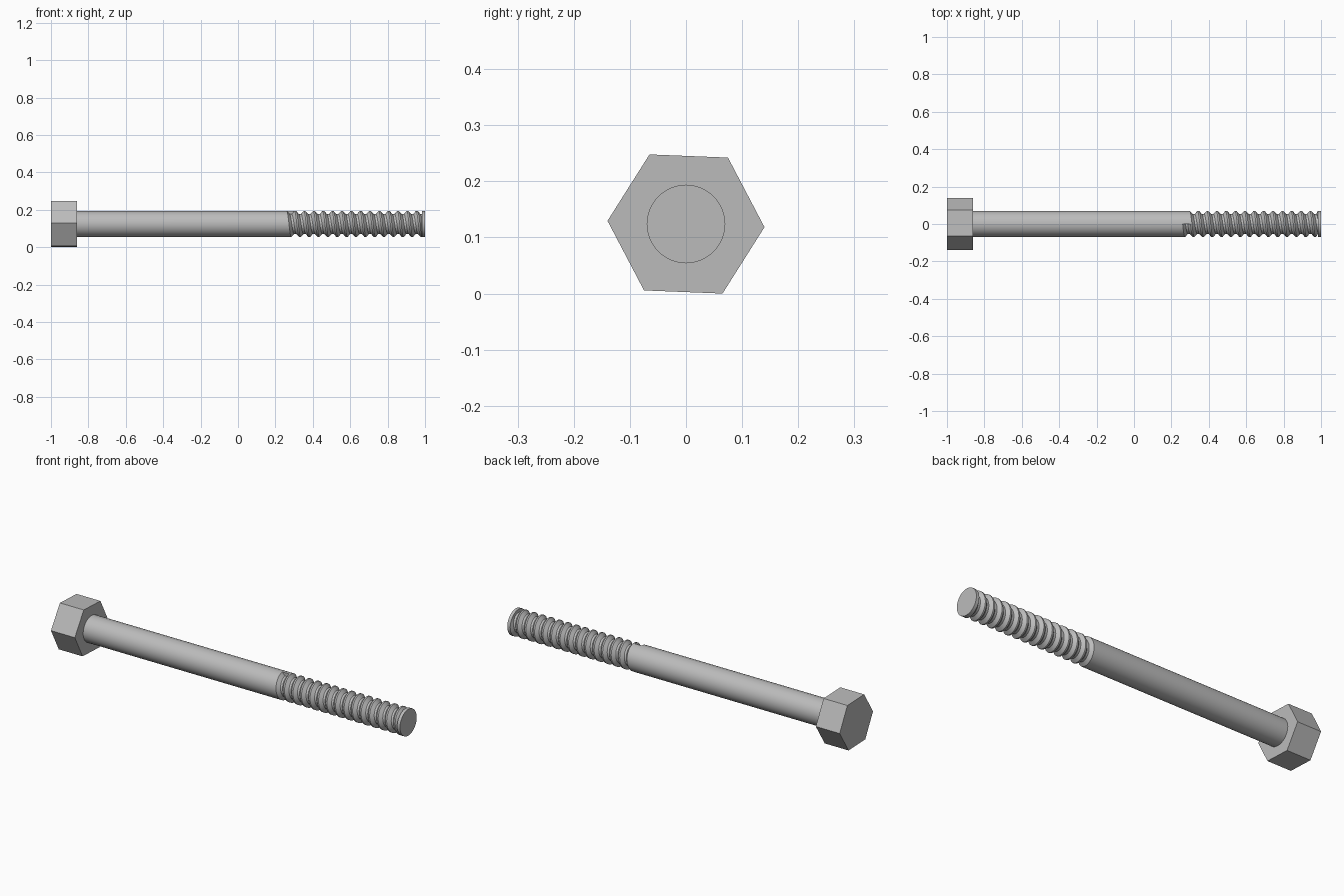
import bpy
import bmesh
from math import sin, cos, pi, radians

cube = bpy.data.objects.get("Cube")
if cube:
    bpy.data.objects.remove(cube, do_unlink=True)

AXIS_Z = 0.124
R_OUT, R_ROOT = 0.07, 0.053
HEAD_START, HEAD_END = -1.0, -0.86
THREAD_START, THREAD_END, TIP = 0.26, 0.983, 1.0
PITCH = 0.05
SIDES = 36

steel = bpy.data.materials.new("grey steel")
steel.use_nodes = True
colour = (0.5, 0.5, 0.5, 1)
steel.diffuse_color = colour
steel.node_tree.nodes["Principled BSDF"].inputs["Base Color"].default_value = colour


def ring_point(x, radius, angle):
    """Point around the bolt axis, angle measured from +y towards +z."""
    return (x, radius * cos(angle), AXIS_Z + radius * sin(angle))


def finish(bm, name, smooth):
    bmesh.ops.remove_doubles(bm, verts=bm.verts, dist=0.00002)
    bmesh.ops.recalc_face_normals(bm, faces=bm.faces)
    mesh = bpy.data.meshes.new(name)
    bm.to_mesh(mesh)
    bm.free()
    mesh.materials.append(steel)
    obj = bpy.data.objects.new(name, mesh)
    bpy.context.collection.objects.link(obj)
    if smooth:
        bpy.ops.object.select_all(action='DESELECT')
        obj.select_set(True)
        bpy.context.view_layer.objects.active = obj
        bpy.ops.object.shade_smooth_by_angle(angle=radians(30))
    return obj


def prism(name, x0, x1, radius, sides, turn=0.0, smooth=False):
    bm = bmesh.new()
    ends = [[bm.verts.new(ring_point(x, radius, turn + 2 * pi * i / sides))
             for i in range(sides)] for x in (x0, x1)]
    for end in ends:
        bm.faces.new(end)
    for i in range(sides):
        j = (i + 1) % sides
        bm.faces.new((ends[0][i], ends[0][j], ends[1][j], ends[1][i]))
    return finish(bm, name, smooth)


def helix_angle(i):
    # right-handed, starting at the top of the bolt
    return pi / 2 + 2 * pi * i / SIDES


def helix_x(i):
    return THREAD_START + PITCH * i / SIDES


# Hexagonal head and full-width tip
prism("hex_head", HEAD_START, HEAD_END, 0.14, 6, radians(-2.3))
prism("tip", THREAD_END, TIP, R_OUT, SIDES, pi / 2, True)

# Shank ending along the first turn of the thread, then the helical groove
bm = bmesh.new()
shank = [(bm.verts.new(ring_point(HEAD_END - 0.01, R_OUT, helix_angle(i))),
          bm.verts.new(ring_point(helix_x(i), R_OUT, helix_angle(i))))
         for i in range(SIDES + 1)]
for a, b in zip(shank, shank[1:]):
    bm.faces.new((a[0], b[0], b[1], a[1]))

groove = [(0, R_OUT), (0.015, R_ROOT), (0.027, R_ROOT), (0.042, R_OUT), (PITCH, R_OUT)]
steps = int((THREAD_END - THREAD_START) / PITCH * SIDES) + 1
rows = [[bm.verts.new(ring_point(min(helix_x(i) + dx, THREAD_END), r, helix_angle(i)))
         for dx, r in groove] for i in range(steps + 1)]
for a, b in zip(rows, rows[1:]):
    for k in range(len(groove) - 1):
        if a[k].co.x < THREAD_END - 0.00001:
            bm.faces.new((a[k], a[k + 1], b[k + 1], b[k]))
# wall where the groove begins
bm.faces.new([bm.verts.new(v.co) for v in rows[0][:4]])
bmesh.ops.dissolve_degenerate(bm, dist=0.00002, edges=bm.edges)
finish(bm, "threaded_shank", True)
